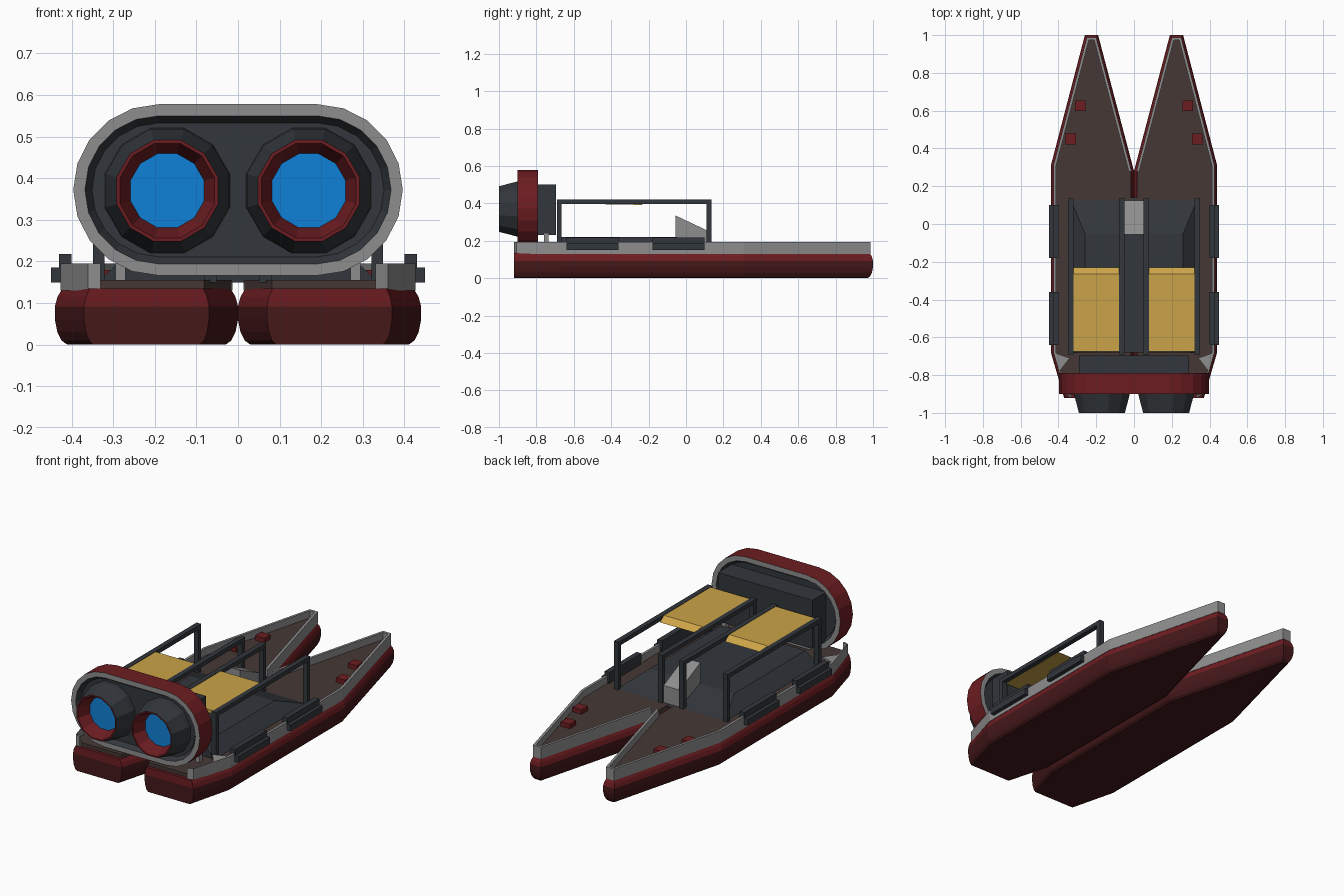
import bpy, bmesh, math
from mathutils import Vector

if "Cube" in bpy.data.objects:
    bpy.data.objects.remove(bpy.data.objects["Cube"])


def material(name, r, g, b):
    m = bpy.data.materials.new(name)
    m.diffuse_color = (r, g, b, 1)
    m.use_nodes = True
    m.node_tree.nodes["Principled BSDF"].inputs["Base Color"].default_value = m.diffuse_color
    return m


RED = material("red", 0.15, 0.012, 0.015)
KEEL = material("dark_red", 0.06, 0.009, 0.01)
SLATE = material("slate", 0.032, 0.037, 0.044)
BROWN = material("deck_brown", 0.06, 0.039, 0.036)
GOLD = material("gold", 0.6, 0.37, 0.065)
BLUE = material("blue", 0.005, 0.22, 0.68)
GREY = material("grey", 0.27, 0.27, 0.27)


def loft(name, rings, mat, mirror=False, caps=(True, True), closed=False):
    """Skin a list of equal-length 3D rings; optionally mirror across x."""
    bm = bmesh.new()
    vs = [[bm.verts.new(p) for p in ring] for ring in rings]
    n = len(vs[0])
    pairs = list(zip(vs, vs[1:])) + ([(vs[-1], vs[0])] if closed else [])
    for a, b in pairs:
        for i in range(n):
            j = (i + 1) % n
            bm.faces.new((a[i], a[j], b[j], b[i]))
    if not closed:
        if caps[0]:
            bm.faces.new(vs[0][::-1])
        if caps[1]:
            bm.faces.new(vs[-1])
    bmesh.ops.recalc_face_normals(bm, faces=bm.faces)
    me = bpy.data.meshes.new(name)
    bm.to_mesh(me)
    bm.free()
    me.materials.append(mat)
    ob = bpy.data.objects.new(name, me)
    bpy.context.collection.objects.link(ob)
    if mirror:
        mod = ob.modifiers.new("mirror", 'MIRROR')
        mod.use_mirror_merge = False
    return ob


def place(pts, t, axis):
    if axis == 'x':
        return [(t, a, b) for a, b in pts]
    if axis == 'y':
        return [(a, t, b) for a, b in pts]
    return [(a, b, t) for a, b in pts]


def prism(name, pts, t0, t1, axis, mat, mirror=False):
    return loft(name, [place(pts, t0, axis), place(pts, t1, axis)], mat, mirror)


def box(name, x0, x1, y0, y1, z0, z1, mat, mirror=False):
    return prism(name, [(x0, y0), (x1, y0), (x1, y1), (x0, y1)], z0, z1, 'z', mat, mirror)


def inset(pts, d):
    """Mitred inward offset of a counter-clockwise outline."""
    out = []
    for i, p in enumerate(pts):
        p = Vector(p)
        e1 = (p - Vector(pts[i - 1])).normalized()
        e2 = (Vector(pts[(i + 1) % len(pts)]) - p).normalized()
        n1, n2 = Vector((-e1.y, e1.x)), Vector((-e2.y, e2.x))
        q = p + (n1 + n2) * (d / (1 + n1.dot(n2)))
        out.append((q.x, max(q.y, -0.92)))
    return out


# Twin hulls: rounded lower keel and upper red tube
HULL = [(0, .28), (0, -.70), (.07, -.92), (.37, -.92),
        (.44, -.68), (.44, .31), (.26, 1.0), (.19, 1.0)]


def hull_rings(levels):
    rings = []
    for d, z in levels:
        ring = inset(HULL, d)
        ring[2] = (ring[2][0], -.92)
        ring[3] = (ring[3][0], -.92)
        rings.append(place(ring, z, 'z'))
    return rings


loft("lower_hull", hull_rings([(.03, 0), (.016, .01), (.006, .03), (0, .06), (0, .092)]),
     KEEL, True)
loft("upper_hull", hull_rings([(0, .092), (.006, .115), (.018, .135)]), RED, True)

# Deck and grey gunwale
prism("deck", inset(HULL, .016), .13, .155, 'z', BROWN, True)
outer, inner = inset(HULL, .013), inset(HULL, .027)
order = [3, 4, 5, 6, 7, 0]
rail = ([(.33, -.92)] + [outer[i] for i in order] + [inner[i] for i in reversed(order[1:])]
        + [(.358, -.905), (.33, -.905)])
prism("gunwale", rail, .13, .195, 'z', GREY, True)
prism("stern_gusset", [(.34, -.71), (.425, -.68), (.395, -.78)], .185, .195, 'z', GREY, True)

# Raised cockpit floor with sloped front and sides
loft("cockpit_base",
     [[(-.34, -.68, .15), (.34, -.68, .15), (.34, .14, .15), (-.34, .14, .15)],
      [(-.26, -.68, .22), (.26, -.68, .22), (.26, -.05, .22), (-.26, -.05, .22)]], SLATE)

# Steering console
prism("console", [(-.055, .155), (.125, .155), (.125, .25), (-.055, .335)],
      -.05, .05, 'x', GREY)

# Roll bars and canopies
bar = [(-.69, .15), (-.69, .42), (.135, .42), (.135, .15),
       (.11, .15), (.11, .397), (-.665, .397), (-.665, .15)]
for label, x in (("inner", .065), ("outer", .335)):
    prism(label + "_roll_bar", bar, x - .014, x + .014, 'x', SLATE, True)
prism("canopy", [(-.675, .4), (-.23, .392), (-.265, .418), (-.675, .418)],
      .079, .321, 'x', GOLD, True)

# Side bumpers
pad = [(.405, .15), (.45, .15), (.45, .185), (.43, .185), (.43, .218), (.40, .218), (.40, .185)]
for label, y in (("rear", -.64), ("front", -.18)):
    prism(label + "_side_pad", pad, y, y + .28, 'y', SLATE, True)

# Bow cleats
for label, x, y in (("front", .285, .625), ("rear", .335, .45)):
    box(label + "_cleat", x - .028, x + .028, y - .028, y + .028, .15, .18, RED, True)


# Engine shroud: stadium ring, red skin with grey rims
def stadium(r, half=.19, zc=.372, n=10):
    pts = []
    for s in (0, 1):
        for k in range(n + 1):
            a = -math.pi / 2 + math.pi * (k / n + s)
            pts.append(((half if s == 0 else -half) + r * math.cos(a), zc + r * math.sin(a)))
    return pts


def ring_at(r, y):
    return place(stadium(r), y, 'y')


loft("shroud_skin", [ring_at(.206, -.90), ring_at(.206, -.79)], RED, caps=(False, False))
loft("shroud_rim",
     [ring_at(.206, -.90), ring_at(.178, -.90)], GREY, caps=(False, False))
loft("shroud_back_rim",
     [ring_at(.206, -.79), ring_at(.178, -.79)], GREY, caps=(False, False))
loft("shroud_lining",
     [ring_at(.178, -.90), ring_at(.16, -.87), ring_at(.16, -.82), ring_at(.178, -.79)],
     SLATE, caps=(False, False))
prism("engine_plate", stadium(.161), -.875, -.815, 'y', SLATE)
box("engine_block", -.29, .29, -.82, -.695, .23, .50, SLATE)
box("engine_mount", .27, .295, -.76, -.735, .15, .24, GREY, True)
box("shroud_foot", .05, .08, -.86, -.83, .15, .19, SLATE, True)


# Twin thruster nozzles
def circle(r, y, n=12):
    return [(.17 + r * math.cos(2 * math.pi * (k + .5) / n), y,
             .37 + r * math.sin(2 * math.pi * (k + .5) / n)) for k in range(n)]


loft("nozzle", [circle(.156, -.87), circle(.153, -.90), circle(.126, -1.0)],
     SLATE, True, (False, False))
loft("nozzle_throat", [circle(.126, -1.0), circle(.118, -1.0), circle(.092, -.93)],
     RED, True, (False, False))
loft("thruster_glow", [circle(.093, -.93), circle(.093, -.92)], BLUE, True)
